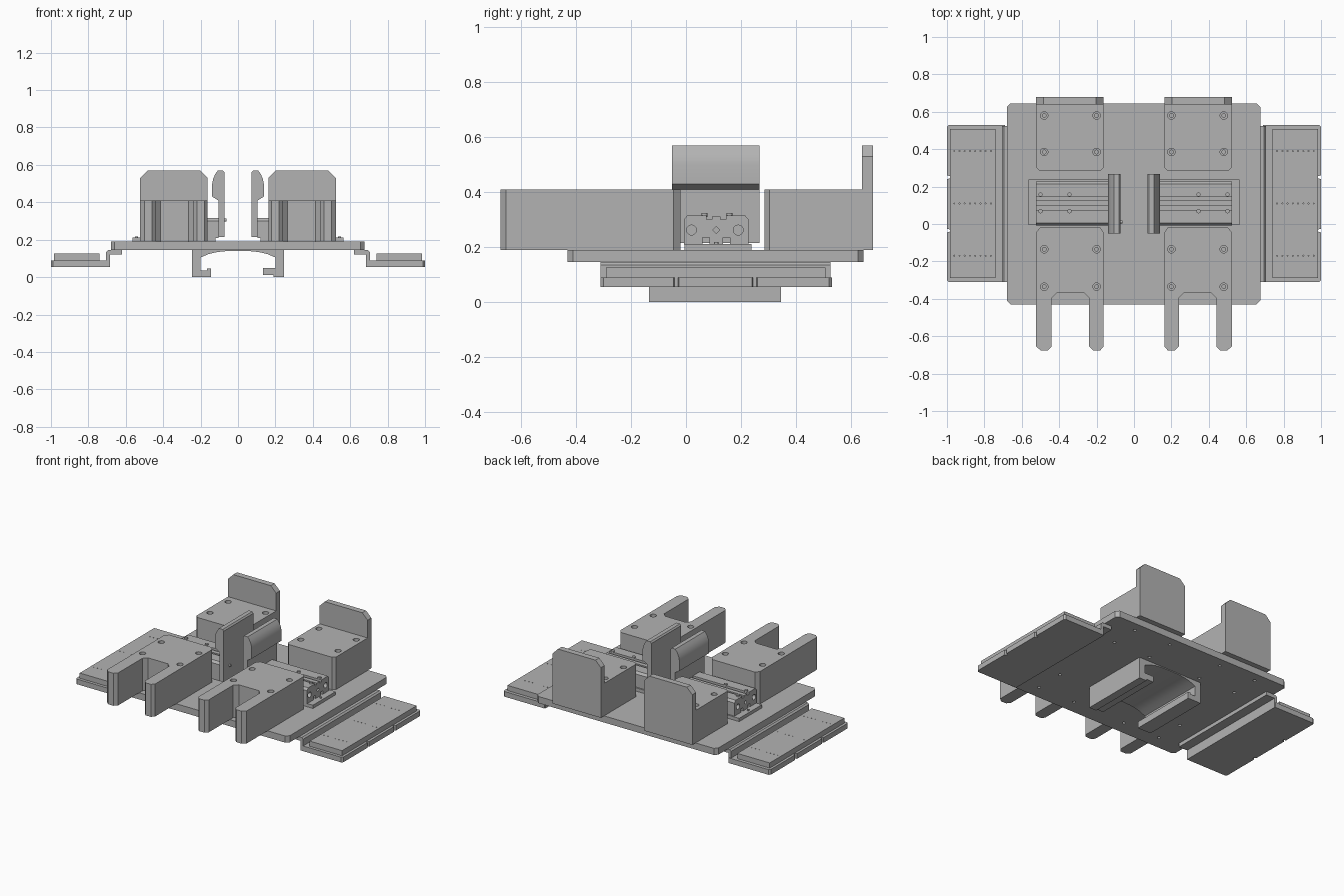
import bpy, bmesh
from mathutils import Matrix, Vector

old = bpy.data.objects.get("Cube")
if old:
    bpy.data.objects.remove(old, do_unlink=True)

grey = bpy.data.materials.new("machined grey")
grey.use_nodes = True
grey.diffuse_color = (0.45, 0.45, 0.45, 1)
grey.node_tree.nodes["Principled BSDF"].inputs["Base Color"].default_value = (0.45, 0.45, 0.45, 1)

PLACE = {
    "x": lambda a, b, t: (t, a, b),
    "y": lambda a, b, t: (a, t, b),
    "z": lambda a, b, t: (a, b, t),
}
TURN = {"x": Matrix.Rotation(1.5708, 4, "Y"),
        "y": Matrix.Rotation(1.5708, 4, "X"),
        "z": Matrix.Identity(4)}


def finish(bm, name):
    bmesh.ops.recalc_face_normals(bm, faces=bm.faces)
    mesh = bpy.data.meshes.new(name)
    bm.to_mesh(mesh)
    bm.free()
    mesh.materials.append(grey)
    ob = bpy.data.objects.new(name, mesh)
    bpy.context.collection.objects.link(ob)
    return ob


def prism(name, outline, axis, lo, hi):
    """Extrude a 2D outline along an axis."""
    bm = bmesh.new()
    ends = [[bm.verts.new(PLACE[axis](a, b, t)) for a, b in outline] for t in (lo, hi)]
    bm.faces.new(ends[0])
    bm.faces.new(ends[1])
    for i in range(len(outline)):
        j = (i + 1) % len(outline)
        bm.faces.new((ends[0][i], ends[0][j], ends[1][j], ends[1][i]))
    return finish(bm, name)


def rect(a0, a1, b0, b1, c=0.0):
    """Rectangle outline, optionally with chamfered corners."""
    if not c:
        return [(a0, b0), (a1, b0), (a1, b1), (a0, b1)]
    return [(a0 + c, b0), (a1 - c, b0), (a1, b0 + c), (a1, b1 - c),
            (a1 - c, b1), (a0 + c, b1), (a0, b1 - c), (a0, b0 + c)]


def rods(name, centres, radius, length, axis="z", sides=20):
    bm = bmesh.new()
    for c in centres:
        bmesh.ops.create_cone(bm, cap_ends=True, segments=sides, radius1=radius,
                              radius2=radius, depth=length,
                              matrix=Matrix.Translation(Vector(c)) @ TURN[axis])
    return finish(bm, name)


def apply(ob, mod):
    bpy.context.view_layer.objects.active = ob
    bpy.ops.object.modifier_apply(modifier=mod.name)


def drill(ob, centres, radius, depth, axis="z", sides=20):
    """Cut round pits, reaching depth either side of each centre."""
    cutter = rods("cutter", centres, radius, depth * 2, axis, sides)
    cutter.hide_render = True
    mod = ob.modifiers.new("holes", "BOOLEAN")
    mod.operation, mod.solver, mod.object = "DIFFERENCE", "EXACT", cutter
    apply(ob, mod)
    bpy.data.objects.remove(cutter, do_unlink=True)


def both_sides(ob):
    apply(ob, ob.modifiers.new("mirror", "MIRROR"))


def smooth(ob, angle=0.6):
    bpy.ops.object.select_all(action="DESELECT")
    ob.select_set(True)
    bpy.context.view_layer.objects.active = ob
    bpy.ops.object.shade_smooth_by_angle(angle=angle)


# Main plate
plate = prism("main_plate", rect(-0.68, 0.675, -0.43, 0.645, 0.02), "z", 0.145, 0.19)
drill(plate, [(x, y, 0.145) for x in (-0.48, -0.2, 0.2, 0.48)
              for y in (-0.335, -0.135, 0.385, 0.58)], 0.01, 0.02, sides=12)

# Rail clip underneath, with hooked feet and an arched ceiling
arch = [(0.2 - 0.4 * i / 10, 0.105 + 0.035 * (1 - abs(i / 5 - 1) ** 3)) for i in range(11)]
clip = prism("rail_clip", [
    (-0.245, 0.15), (-0.245, 0), (-0.145, 0), (-0.145, 0.045), (-0.165, 0.045),
    (-0.165, 0.035), (-0.2, 0.035)] + arch[::-1] + [
    (0.2, 0.05), (0.135, 0.05), (0.135, 0.01), (0.19, 0.01), (0.19, 0), (0.245, 0), (0.245, 0.15)],
    "y", -0.135, 0.345)
smooth(clip)

# Stepped brackets joining the side plates to the main plate
both_sides(prism("side_bracket", [
    (0.685, 0.055), (0.705, 0.055), (0.705, 0.135), (0.695, 0.145),
    (0.62, 0.145), (0.62, 0.12), (0.685, 0.12)], "y", -0.31, 0.525))

# Side plates with small notches on the outer edge
edge = [(0.69, -0.31), (0.99, -0.31), (1.0, -0.3)]
for y in (-0.035, 0.25):
    edge += [(1.0, y - 0.01), (0.985, y - 0.006), (0.985, y + 0.006), (1.0, y + 0.01)]
edge += [(1.0, 0.52), (0.99, 0.53), (0.69, 0.53)]
both_sides(prism("side_plate", edge, "z", 0.055, 0.09))

# Raised pads with rows of pin holes
pad = prism("side_pad", rect(0.74, 0.983, -0.29, 0.508), "z", 0.09, 0.125)
drill(pad, [(0.765 + 0.028 * i, y, 0.125) for i in range(8) for y in (-0.17, 0.11, 0.39)],
      0.003, 0.01, sides=6)
both_sides(pad)

# Forked front blocks
fork = prism("front_block", [
    (0.18, -0.675), (0.22, -0.675), (0.24, -0.655), (0.24, -0.395), (0.265, -0.37),
    (0.415, -0.37), (0.44, -0.395), (0.44, -0.655), (0.46, -0.675), (0.5, -0.675),
    (0.523, -0.655), (0.523, -0.045), (0.503, -0.02), (0.18, -0.02), (0.162, -0.045),
    (0.162, -0.655)], "z", 0.19, 0.41)
# Rear blocks and their tall back walls
rear = prism("rear_block", [
    (0.18, 0.285), (0.505, 0.285), (0.523, 0.303), (0.523, 0.645),
    (0.162, 0.645), (0.162, 0.303)], "z", 0.19, 0.41)
for block, rows in ((fork, (-0.335, -0.135)), (rear, (0.385, 0.58))):
    spots = [(x, y, 0.41) for x in (0.2, 0.48) for y in rows]
    drill(block, spots, 0.02, 0.03)
    drill(block, [(x, y, 0.38) for x, y, z in spots], 0.01, 0.05)
    both_sides(block)
both_sides(prism("rear_wall", [
    (0.162, 0.19), (0.523, 0.19), (0.523, 0.53), (0.483, 0.57),
    (0.202, 0.57), (0.162, 0.53)], "y", 0.64, 0.68))

# Actuator base plates
both_sides(prism("actuator_base", rect(0.12, 0.565, -0.005, 0.238), "z", 0.19, 0.212))
both_sides(rods("base_bolt", [(0.543, 0.11, 0.214)], 0.008, 0.008))

# Actuator bodies: grooved section, bored from the outer end
half = [(0.0, 0.21), (0.025, 0.21), (0.025, 0.235), (0.05, 0.235), (0.05, 0.21), (0.118, 0.21),
        (0.118, 0.3), (0.105, 0.315), (0.035, 0.315), (0.035, 0.3), (0.015, 0.3),
        (0.015, 0.312), (0.0, 0.312)]
section = [(0.11 + a, b) for a, b in half[1:-1]] + [(0.11 - a, b) for a, b in half[-2:0:-1]]
body = prism("actuator_body", section, "x", 0.103, 0.523)
drill(body, [(0.523, y, 0.262) for y in (0.02, 0.19)], 0.018, 0.08, "x")
drill(body, [(0.523, 0.11, 0.262)], 0.013, 0.02, "x", 4)
both_sides(body)
both_sides(rods("body_screw", [(x, y, 0.317) for x in (0.345, 0.5) for y in (0.068, 0.158)],
                0.011, 0.014, sides=12))

# Clamping jaws with a rounded outer pad
jaw = prism("jaw", [
    (0.072, 0.215), (0.105, 0.215), (0.105, 0.41), (0.138, 0.43), (0.138, 0.5), (0.133, 0.525),
    (0.122, 0.55), (0.108, 0.57), (0.08, 0.57), (0.072, 0.56)], "y", -0.05, 0.268)
both_sides(jaw)
smooth(jaw, 0.45)

# Adjusting screw on the left-hand jaw's inner face
rods("jaw_screw", [(-0.068, 0.012, 0.305)], 0.008, 0.012, "x", 12)
